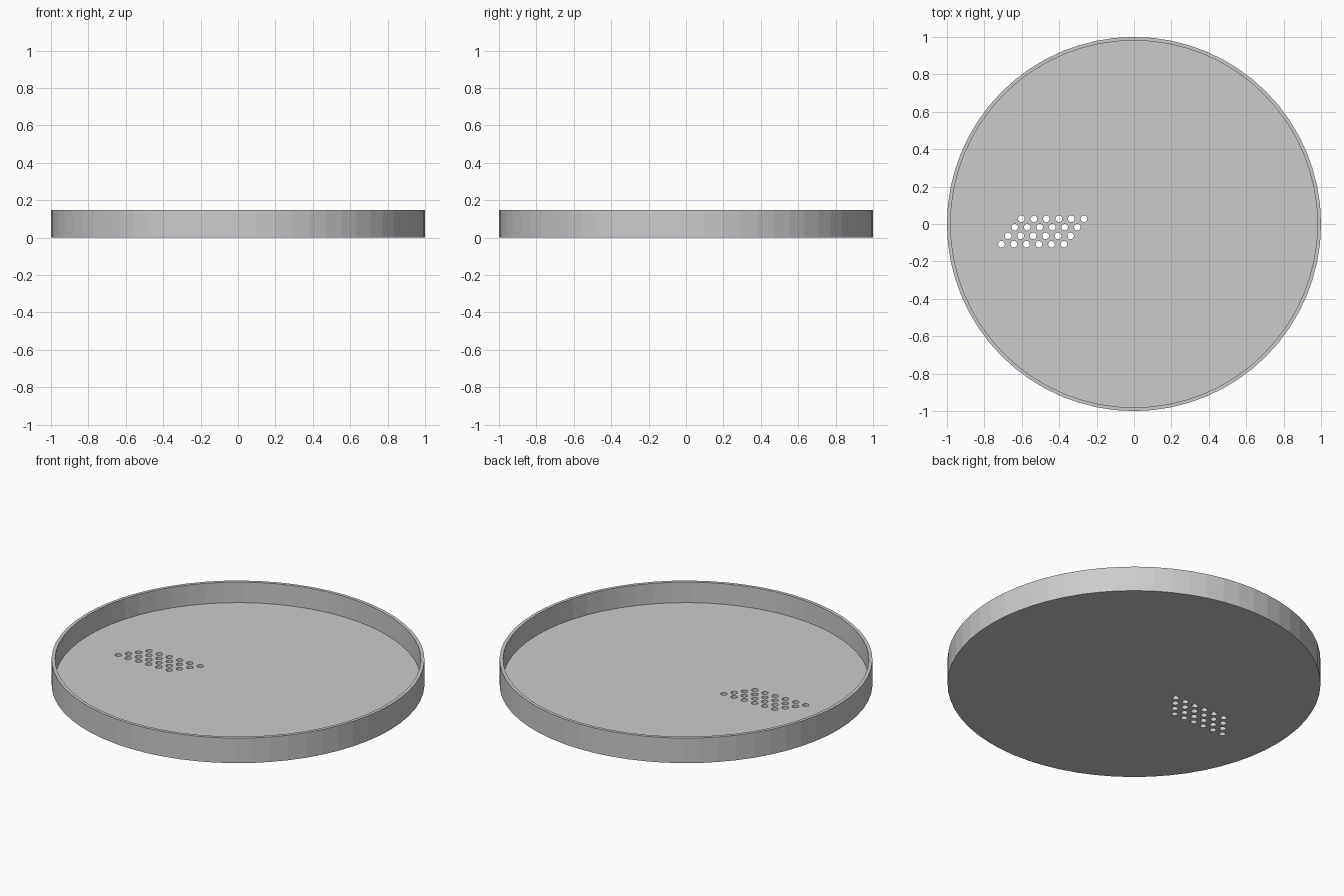
import bpy, bmesh, math
from mathutils import Matrix

if "Cube" in bpy.data.objects:
    bpy.data.objects.remove(bpy.data.objects["Cube"])

SEGMENTS = 64
HEIGHT, FLOOR = 0.148, 0.026
OUTER, INNER = 1.0, 0.981

grey = bpy.data.materials.new("light grey")
grey.diffuse_color = (0.6, 0.6, 0.6, 1)
grey.use_nodes = True
grey.node_tree.nodes["Principled BSDF"].inputs["Base Color"].default_value = grey.diffuse_color


def make_object(name, bm):
    bmesh.ops.recalc_face_normals(bm, faces=bm.faces)
    mesh = bpy.data.meshes.new(name)
    bm.to_mesh(mesh)
    bm.free()
    mesh.materials.append(grey)
    obj = bpy.data.objects.new(name, mesh)
    bpy.context.collection.objects.link(obj)
    return obj


# Shallow round tray: rings from the underside, over the rim, to the floor
bm = bmesh.new()
rings = []
for r, z in [(OUTER, 0), (OUTER, HEIGHT), (INNER, HEIGHT), (INNER, FLOOR)]:
    rings.append([bm.verts.new((r * math.cos(a), r * math.sin(a), z))
                  for a in (math.tau * i / SEGMENTS for i in range(SEGMENTS))])
for low, high in zip(rings, rings[1:]):
    for i in range(SEGMENTS):
        j = (i + 1) % SEGMENTS
        bm.faces.new((low[i], low[j], high[j], high[i]))
bm.faces.new(rings[0])
bm.faces.new(rings[-1])
tray = make_object("tray", bm)

# Drain holes: four staggered rows of six
bm = bmesh.new()
for row in range(4):
    for col in range(6):
        x = -0.602 - 0.0355 * row + 0.0668 * col
        y = 0.028 - 0.0455 * row
        bmesh.ops.create_cone(bm, cap_ends=True, segments=24, radius1=0.0178,
                              radius2=0.0178, depth=0.1,
                              matrix=Matrix.Translation((x, y, 0.013)))
cutter = make_object("hole_cutter", bm)
cutter.hide_render = True

drill = tray.modifiers.new("drain_holes", 'BOOLEAN')
drill.operation = 'DIFFERENCE'
drill.solver = 'EXACT'
drill.object = cutter
bpy.context.view_layer.objects.active = tray
bpy.ops.object.modifier_apply(modifier=drill.name)
bpy.data.objects.remove(cutter)
